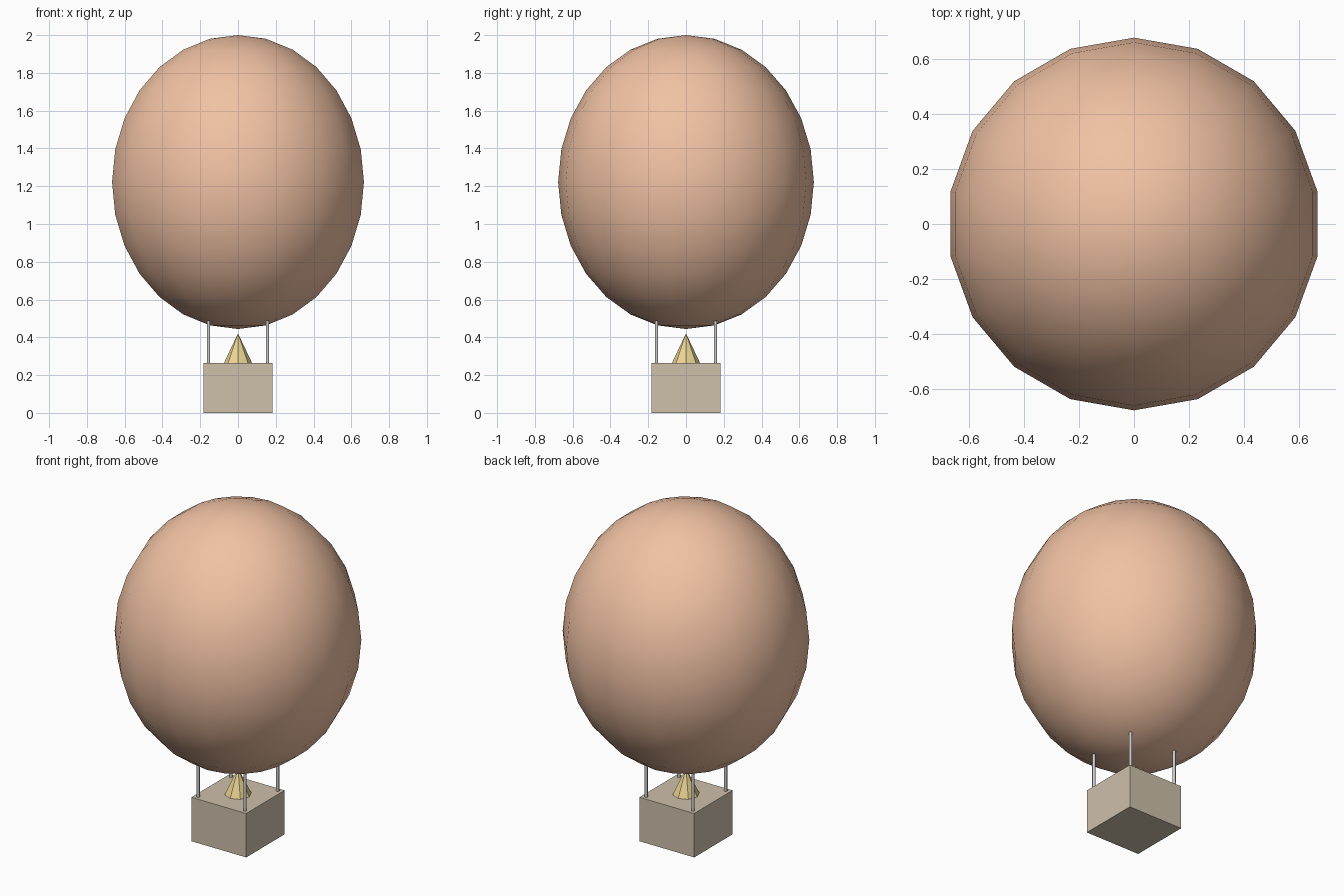
import bpy
from math import radians

if "Cube" in bpy.data.objects:
    bpy.data.objects.remove(bpy.data.objects["Cube"])


def finish(name, color=None):
    obj = bpy.context.object
    obj.name = name
    if color:
        mat = bpy.data.materials.new(name + "_material")
        mat.diffuse_color = (*color, 1)
        mat.use_nodes = True
        mat.node_tree.nodes["Principled BSDF"].inputs["Base Color"].default_value = mat.diffuse_color
        obj.data.materials.append(mat)
    return obj


def apply_scale():
    bpy.ops.object.transform_apply(location=False, rotation=False, scale=True)


# Balloon envelope: 18-sided, slightly tall ellipsoid
bpy.ops.mesh.primitive_uv_sphere_add(segments=18, ring_count=14, radius=1,
                                     location=(0, 0, 1.222))
envelope = finish("envelope", (0.88, 0.54, 0.37))
envelope.scale = (0.677, 0.677, 0.778)
apply_scale()
bpy.ops.object.shade_smooth()

# Closed box basket
bpy.ops.mesh.primitive_cube_add(size=1, location=(0, 0, 0.1325))
basket = finish("basket", (0.62, 0.53, 0.41))
basket.scale = (0.366, 0.366, 0.265)
apply_scale()

# Burner flame
bpy.ops.mesh.primitive_cone_add(vertices=8, radius1=0.075, radius2=0,
                                depth=0.158, location=(0, 0, 0.342))
finish("burner_flame", (0.84, 0.67, 0.30))

# Four suspension rods at the basket corners
for x, side in ((-0.156, "left"), (0.156, "right")):
    for y, end in ((-0.156, "front"), (0.156, "back")):
        bpy.ops.mesh.primitive_cylinder_add(vertices=8, radius=0.009,
                                            depth=0.228, location=(x, y, 0.376))
        finish(f"{end}_{side}_rod")
        bpy.ops.object.shade_smooth_by_angle(angle=radians(50))
